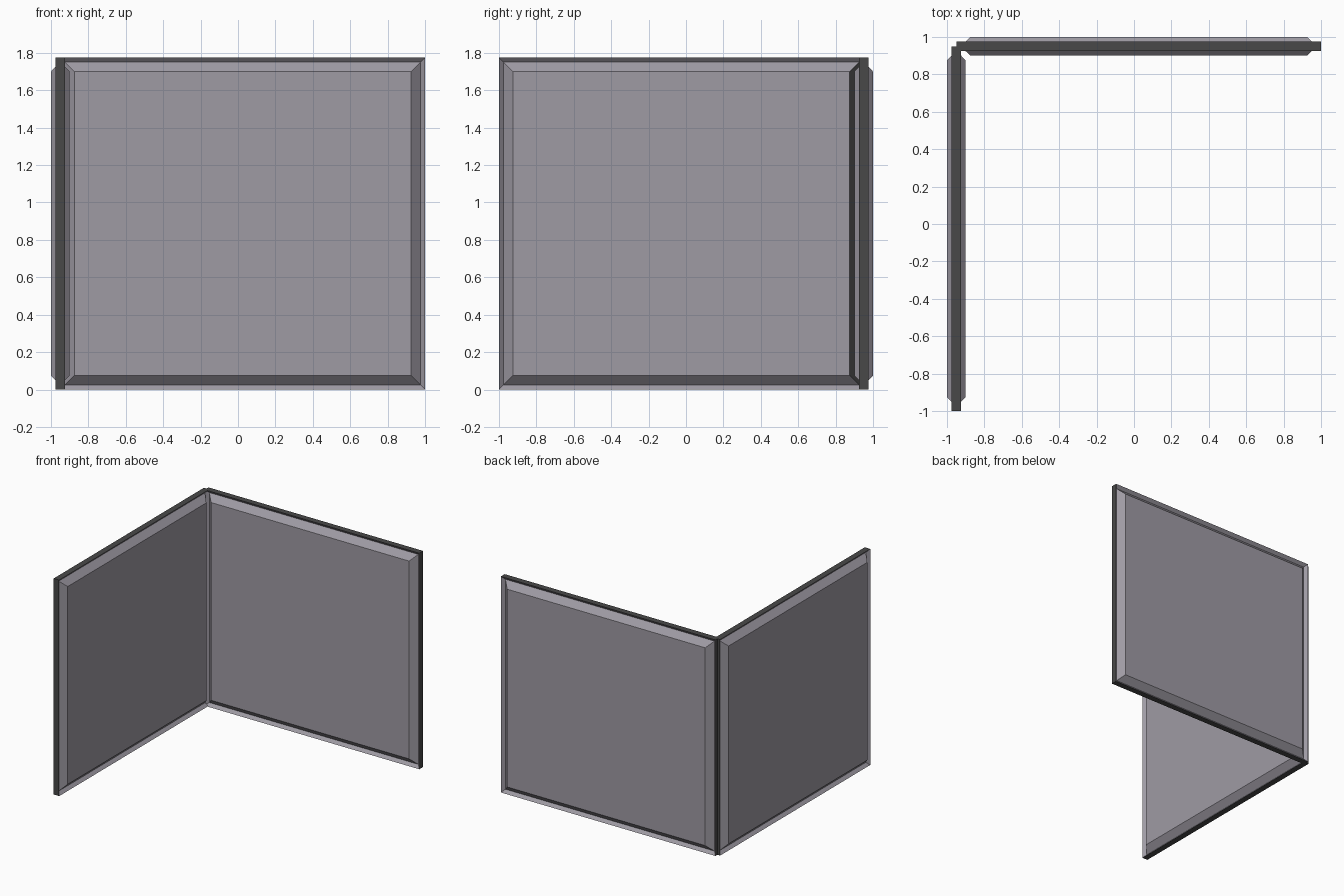
import bpy, bmesh
from math import pi

if "Cube" in bpy.data.objects:
    bpy.data.objects.remove(bpy.data.objects["Cube"])

LENGTH, HEIGHT = 1.95, 1.775

# (inset from panel edge, offset through the thickness): raised panel, V groove, thin rim
PROFILE = [(0.075, -0.05), (0.025, -0.002), (0.0, -0.025),
           (0.0, 0.025), (0.025, 0.002), (0.075, 0.05)]


def material(name, color):
    mat = bpy.data.materials.new(name)
    mat.diffuse_color = (*color, 1)
    mat.use_nodes = True
    mat.node_tree.nodes["Principled BSDF"].inputs["Base Color"].default_value = mat.diffuse_color
    return mat


GREY = material("panel_grey", (0.347, 0.328, 0.372))
DARK = material("rim_dark", (0.066, 0.066, 0.066))


def panel(name, location, angle, dark_faces=()):
    bm = bmesh.new()
    rings = []
    for inset, y in PROFILE:
        x = LENGTH / 2 - inset
        lo, hi = inset, HEIGHT - inset
        rings.append([bm.verts.new(p) for p in
                      ((-x, y, lo), (x, y, lo), (x, y, hi), (-x, y, hi))])
    # Broad flat faces
    bm.faces.new(rings[0])
    bm.faces.new(rings[-1][::-1])
    # Bevels and grooves in grey, rim edge in dark
    for k, (a, b) in enumerate(zip(rings, rings[1:])):
        for i in range(4):
            j = (i + 1) % 4
            face = bm.faces.new((a[j], a[i], b[i], b[j]))
            face.material_index = int(k == 2 or (k, i) in dark_faces)
    bmesh.ops.recalc_face_normals(bm, faces=bm.faces)
    mesh = bpy.data.meshes.new(name)
    bm.to_mesh(mesh)
    bm.free()
    mesh.materials.append(GREY)
    mesh.materials.append(DARK)
    obj = bpy.data.objects.new(name, mesh)
    obj.location = location
    obj.rotation_euler.z = angle
    bpy.context.collection.objects.link(obj)


# Two matching panels meeting at a right angle; the left one has a dark bevel in the inner corner
panel("back_panel", (0.025, 0.95, 0), 0)
panel("left_panel", (-0.95, -0.025, 0), pi / 2, dark_faces={(0, 1)})
